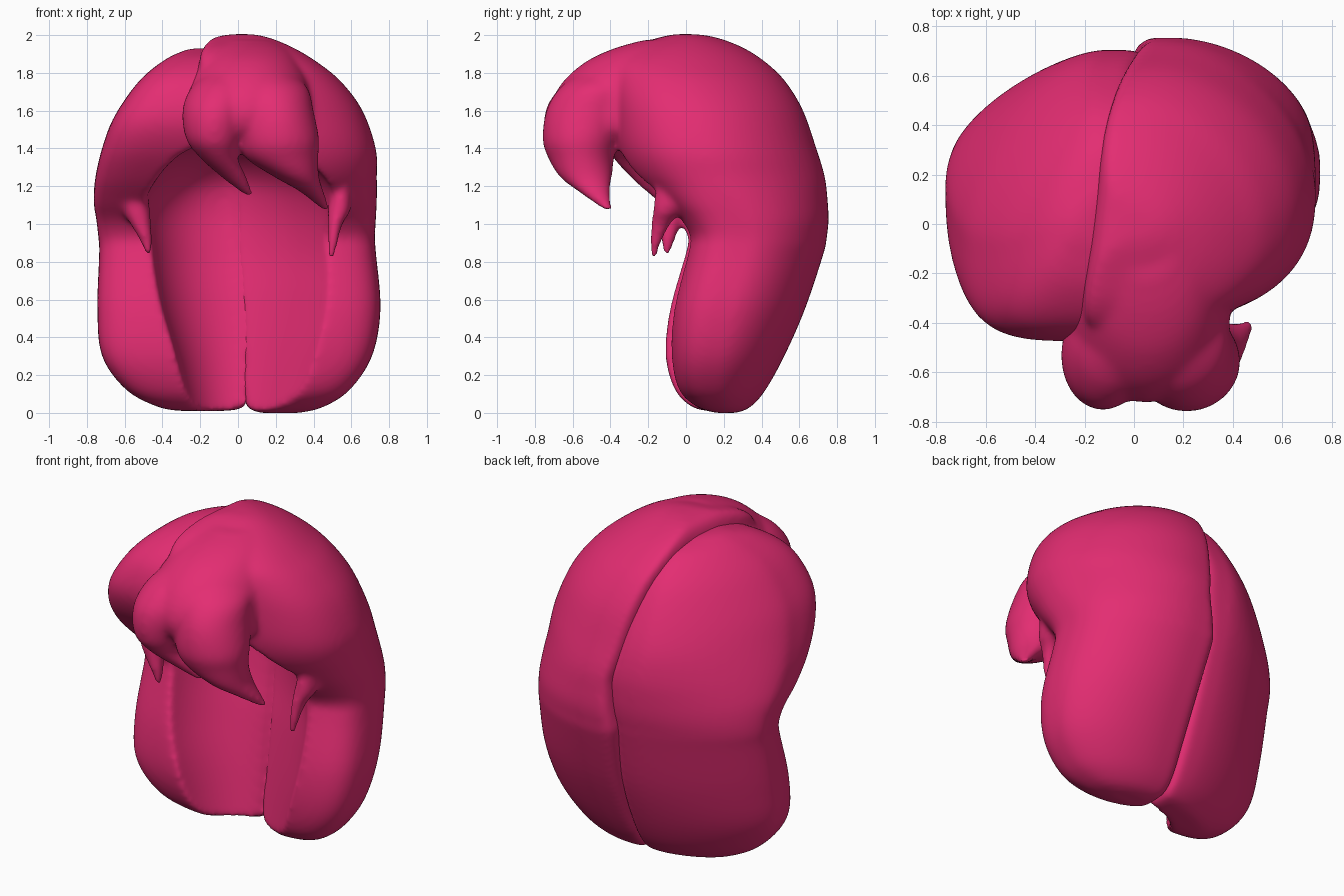
import bpy, bmesh, math

pink = bpy.data.materials.new("hair pink")
pink.diffuse_color = (0.77, 0.026, 0.168, 1)


def spline(rows, steps=5):
    """Catmull-Rom resampling of a list of section rows."""
    out = []
    for i in range(len(rows) - 1):
        p0, p1 = rows[max(i - 1, 0)], rows[i]
        p2, p3 = rows[i + 1], rows[min(i + 2, len(rows) - 1)]
        for s in range(steps):
            t = s / steps
            out.append([0.5 * (2 * b + (c - a) * t + (2 * a - 5 * b + 4 * c - d) * t * t
                               + (3 * b - a - 3 * c + d) * t ** 3)
                        for a, b, c, d in zip(p0, p1, p2, p3)])
    return out + [list(rows[-1])]


def loft(bm, rows, fx=0.5, fy=0.5, seam=2.0, front=(2.0, 2.0), back=2.0, lean=0.0, n=64):
    """Closed loft of rounded outlines. Row: z, seam x, outer x, front y, back y.
    front = corner squareness below and above; lean slants the parting at the top."""
    rings = []
    for z, xs, xo, yf, yb in spline(rows):
        cx, cy = xs + fx * (xo - xs), yf + fy * (yb - yf)
        up = min(max((z - 0.9) / 0.3, 0), 1)
        ring = []
        for k in range(n):
            c, s = math.cos(math.tau * k / n), math.sin(math.tau * k / n)
            e = seam if c < 0 else (front[0] + (front[1] - front[0]) * up if s < 0 else back)
            u, v = abs(c) ** (2 / e), abs(s) ** (2 / e)
            x = cx + u * ((xo - cx) if c > 0 else (xs - cx))
            y = cy + v * ((yb - cy) if s > 0 else (yf - cy))
            if c < 0:
                x += lean * up * y * u
            ring.append(bm.verts.new((x, y, z)))
        rings.append(ring)
    for a, b in zip(rings, rings[1:]):
        for k in range(n):
            bm.faces.new((a[k], a[(k + 1) % n], b[(k + 1) % n], b[k]))
    bm.faces.new(rings[0])
    bm.faces.new(rings[-1])
    bmesh.ops.recalc_face_normals(bm, faces=bm.faces)


def to_object(bm, name):
    me = bpy.data.meshes.new(name)
    bm.to_mesh(me)
    bm.free()
    ob = bpy.data.objects.new(name, me)
    bpy.context.collection.objects.link(ob)
    return ob


# hollow for the head and neck
bm = bmesh.new()
loft(bm, [(-0.10, -0.24, 0.36, -0.50, 0.16), (0.30, -0.33, 0.45, -0.55, 0.23),
          (0.60, -0.42, 0.53, -0.60, 0.29), (0.85, -0.47, 0.56, -0.62, 0.35),
          (1.08, -0.50, 0.54, -0.70, 0.38), (1.24, -0.43, 0.46, -0.72, 0.34),
          (1.37, -0.31, 0.32, -0.70, 0.18), (1.46, -0.10, 0.10, -0.60, -0.10)],
     fx=0.42, seam=2.1, back=1.35)
hollow = to_object(bm, "head_hollow")
hollow.hide_render = True


def hair_half(name, body, strands, **shape):
    """Puffy half of the hair: hollowed body fused with tapered strands."""
    bm = bmesh.new()
    loft(bm, body, seam=7.0, lean=0.12, **shape)
    ob = to_object(bm, name)
    m = ob.modifiers.new("hollow", 'BOOLEAN')
    m.operation, m.solver, m.object = 'DIFFERENCE', 'EXACT', hollow
    dg = bpy.context.evaluated_depsgraph_get()
    hollowed = bpy.data.meshes.new_from_object(ob.evaluated_get(dg))
    ob.modifiers.clear()
    bm = bmesh.new()
    for rows in strands:
        loft(bm, rows, n=32)
    bm.from_mesh(hollowed)
    bm.to_mesh(ob.data)
    bm.free()
    ob.data.materials.clear()
    ob.data.materials.append(pink)
    r = ob.modifiers.new("fuse", 'REMESH')
    r.mode, r.voxel_size, r.use_smooth_shade = 'VOXEL', 0.015, True
    s = ob.modifiers.new("soften", 'SMOOTH')
    s.factor, s.iterations = 0.5, 18
    return ob


# right half, with the large fringe
right_body = [
    (0.00, 0.12, 0.33, 0.16, 0.27), (0.03, 0.05, 0.45, 0.06, 0.34),
    (0.12, 0.03, 0.59, -0.04, 0.42), (0.30, 0.03, 0.71, -0.08, 0.52),
    (0.55, 0.02, 0.755, -0.07, 0.63), (0.85, -0.01, 0.73, 0.0, 0.73),
    (0.93, -0.02, 0.725, 0.01, 0.745), (1.02, -0.03, 0.73, -0.05, 0.755),
    (1.12, -0.05, 0.735, -0.16, 0.75), (1.25, -0.08, 0.735, -0.30, 0.735),
    (1.40, -0.11, 0.73, -0.37, 0.69), (1.60, -0.14, 0.66, -0.40, 0.62),
    (1.75, -0.16, 0.55, -0.42, 0.53), (1.85, -0.17, 0.43, -0.42, 0.43),
    (1.93, -0.16, 0.30, -0.32, 0.31), (1.985, -0.12, 0.17, -0.15, 0.17),
    (2.005, -0.03, 0.08, -0.06, 0.06)]
fringe_root = [
    (1.975, -0.08, 0.18, -0.22, 0.10), (1.93, -0.14, 0.26, -0.38, 0.10),
    (1.86, -0.20, 0.32, -0.53, 0.10), (1.75, -0.26, 0.37, -0.655, 0.08),
    (1.62, -0.29, 0.385, -0.72, 0.00), (1.50, -0.27, 0.38, -0.70, -0.10),
    (1.41, -0.18, 0.28, -0.58, -0.22)]
fringe_inner = [
    (1.80, -0.16, 0.04, -0.56, -0.30), (1.72, -0.25, 0.08, -0.67, -0.27),
    (1.60, -0.295, 0.06, -0.745, -0.30), (1.45, -0.275, 0.02, -0.745, -0.38),
    (1.35, -0.20, 0.00, -0.68, -0.42), (1.25, -0.09, 0.045, -0.58, -0.43),
    (1.15, 0.04, 0.085, -0.48, -0.43)]
fringe_outer = [
    (1.80, 0.04, 0.28, -0.56, -0.25), (1.72, -0.01, 0.37, -0.67, -0.25),
    (1.60, 0.00, 0.40, -0.74, -0.30), (1.45, 0.00, 0.43, -0.76, -0.35),
    (1.35, 0.04, 0.425, -0.73, -0.38), (1.25, 0.19, 0.43, -0.67, -0.39),
    (1.17, 0.33, 0.455, -0.57, -0.40), (1.07, 0.45, 0.49, -0.43, -0.385)]
right_lock = [
    (1.20, 0.50, 0.60, -0.16, 0.06), (1.08, 0.475, 0.60, -0.175, -0.01),
    (1.00, 0.475, 0.555, -0.185, -0.08), (0.90, 0.475, 0.53, -0.195, -0.13),
    (0.82, 0.475, 0.51, -0.185, -0.155)]
hair_half("right_hair", right_body, [fringe_root, fringe_inner, fringe_outer, right_lock],
          fx=0.25, fy=0.44, front=(3.6, 2.4), back=1.85)

# left half, lower and plainer, tucked under the right at the parting
left_body = [
    (0.01, -0.08, -0.30, 0.12, 0.27), (0.03, 0.03, -0.42, 0.03, 0.34),
    (0.12, 0.05, -0.59, -0.06, 0.42), (0.30, 0.06, -0.72, -0.11, 0.51),
    (0.55, 0.06, -0.745, -0.09, 0.60), (0.85, 0.04, -0.735, -0.01, 0.67),
    (0.93, 0.03, -0.74, 0.0, 0.685), (1.02, 0.02, -0.75, -0.05, 0.70),
    (1.12, 0.01, -0.765, -0.16, 0.705), (1.25, -0.01, -0.755, -0.30, 0.70),
    (1.40, -0.04, -0.72, -0.42, 0.665), (1.55, -0.05, -0.665, -0.475, 0.60),
    (1.70, -0.06, -0.57, -0.45, 0.51), (1.80, -0.07, -0.48, -0.38, 0.42),
    (1.88, -0.09, -0.37, -0.25, 0.30), (1.92, -0.13, -0.28, -0.10, 0.14),
    (1.93, -0.18, -0.24, -0.03, 0.05)]
left_lock = [
    (1.20, -0.49, -0.60, -0.14, 0.08), (1.08, -0.465, -0.61, -0.145, 0.02),
    (0.99, -0.46, -0.565, -0.14, -0.03), (0.92, -0.45, -0.525, -0.135, -0.055),
    (0.84, -0.455, -0.49, -0.12, -0.085)]
hair_half("left_hair", left_body, [left_lock],
          fx=0.17, fy=0.40, front=(4.0, 4.2), back=1.55)

bpy.data.objects.remove(hollow)
